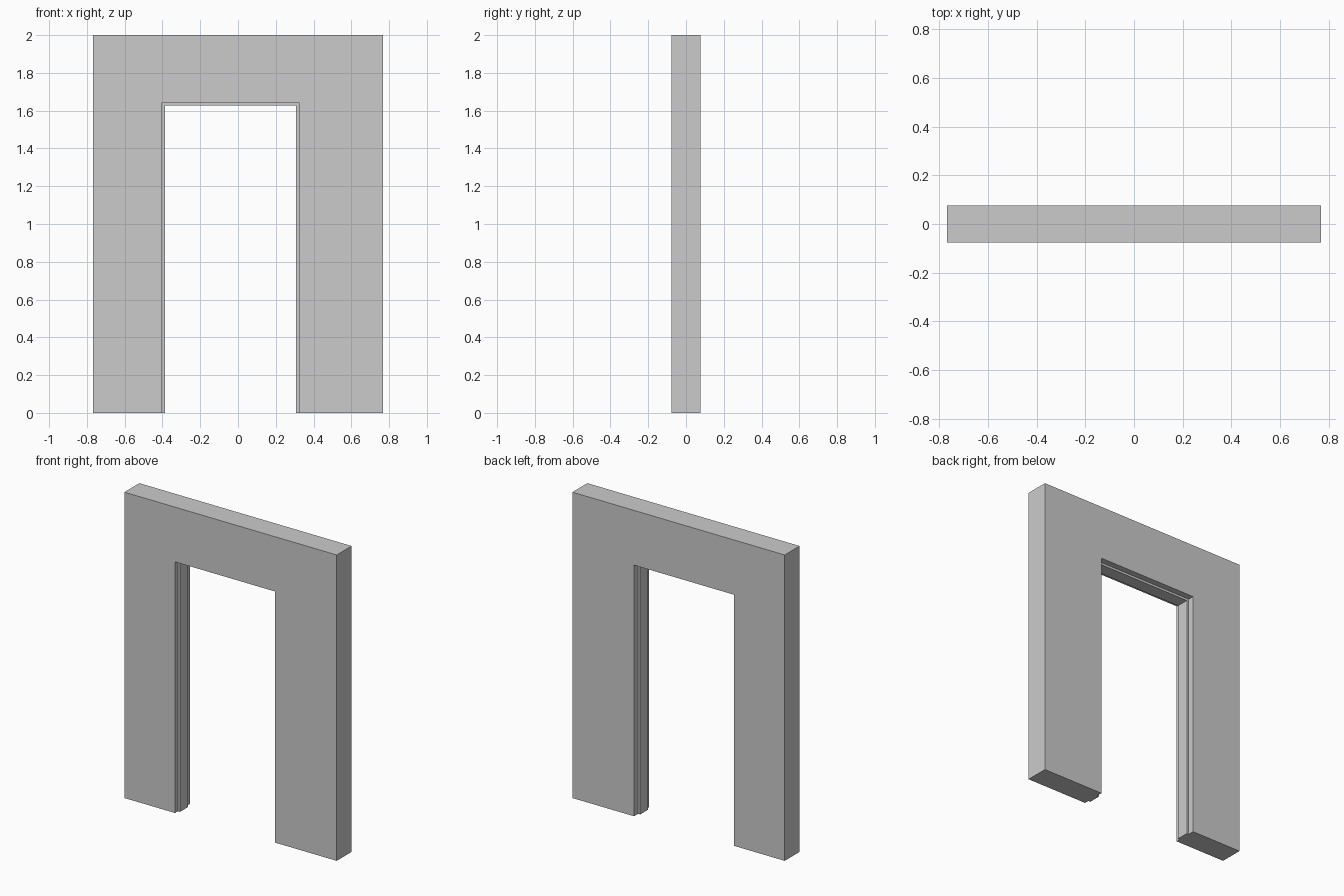
import bpy
import bmesh

if "Cube" in bpy.data.objects:
    bpy.data.objects.remove(bpy.data.objects["Cube"])

# Overall wall size
W, D, H = 0.768, 0.077, 2.0
# Opening: left, right, top
OL, OR, OT = -0.402, 0.322, 1.642
# Door stop: protrusion, front and rear y
P, S0, S1 = 0.015, -0.047, 0.036

# Cross-section of the wall around the opening:
# (on outer boundary?, inset into the opening, y)
section = [(True, 0, -D), (False, 0, -D), (False, 0, S0), (False, P, S0),
           (False, P, S1), (False, 0, S1), (False, 0, D), (True, 0, D)]


def path_points(outer, inset):
    """Up the left leg, across the lintel, down the right leg."""
    if outer:
        l, r, t = -W, W, H
    else:
        l, r, t = OL + inset, OR - inset, OT - inset
    return [(l, 0), (l, t), (r, t), (r, 0)]


# Sweep the section along the doorway
bm = bmesh.new()
rings = [[] for _ in range(4)]
for outer, inset, y in section:
    for ring, (x, z) in zip(rings, path_points(outer, inset)):
        ring.append(bm.verts.new((x, y, z)))

n = len(section)
for a, b in zip(rings, rings[1:]):
    for i in range(n):
        j = (i + 1) % n
        bm.faces.new((a[i], a[j], b[j], b[i]))

# Feet of the two legs
bm.faces.new(rings[0])
bm.faces.new(rings[-1])
bmesh.ops.recalc_face_normals(bm, faces=bm.faces[:])

# Merge the mitred front and back into single flat faces
bmesh.ops.dissolve_limit(bm, angle_limit=0.01, verts=bm.verts[:], edges=bm.edges[:])

mesh = bpy.data.meshes.new("doorway_wall")
bm.to_mesh(mesh)
bm.free()

grey = bpy.data.materials.new("plain grey")
grey.diffuse_color = (0.6, 0.6, 0.6, 1)
grey.use_nodes = True
grey.node_tree.nodes["Principled BSDF"].inputs["Base Color"].default_value = grey.diffuse_color
mesh.materials.append(grey)

wall = bpy.data.objects.new("doorway_wall", mesh)
bpy.context.collection.objects.link(wall)
